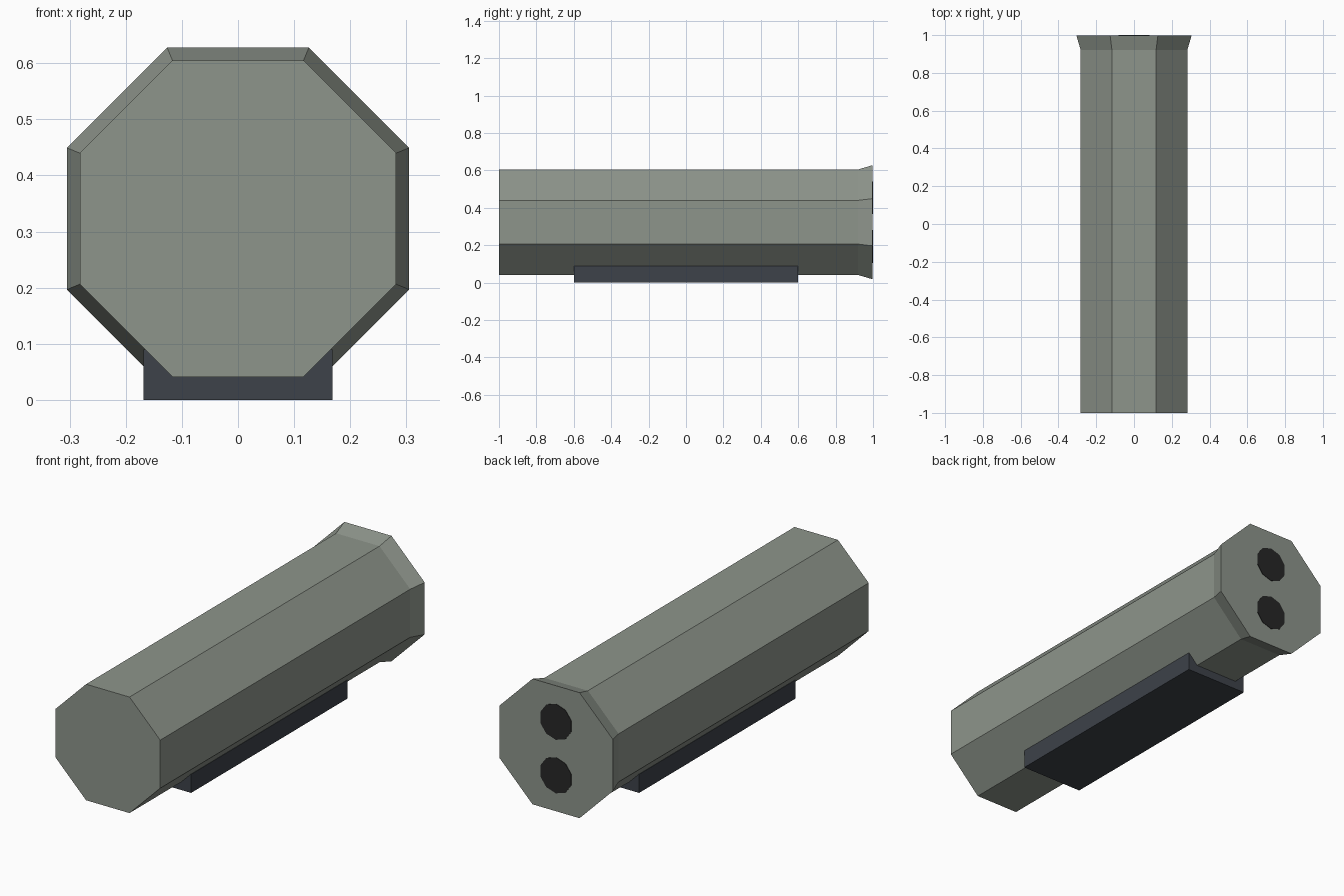
import bpy, bmesh
from math import pi, cos, sin

cube = bpy.data.objects.get("Cube")
if cube:
    bpy.data.objects.remove(cube, do_unlink=True)

AXIS_Z = 0.323


def material(name, rgb):
    mat = bpy.data.materials.new(name)
    mat.use_nodes = True
    mat.diffuse_color = (*rgb, 1)
    mat.node_tree.nodes["Principled BSDF"].inputs["Base Color"].default_value = (*rgb, 1)
    return mat


def add_object(name, bm, mat):
    bmesh.ops.recalc_face_normals(bm, faces=bm.faces)
    mesh = bpy.data.meshes.new(name)
    bm.to_mesh(mesh)
    bm.free()
    mesh.materials.append(mat)
    obj = bpy.data.objects.new(name, mesh)
    bpy.context.collection.objects.link(obj)
    return obj


def loft(name, stations, z, sides, mat):
    """Closed prism along y; stations are (y, apothem) pairs."""
    bm = bmesh.new()
    rings = []
    for y, apothem in stations:
        r = apothem / cos(pi / sides)
        angles = [2 * pi * (i + 0.5) / sides for i in range(sides)]
        rings.append([bm.verts.new((r * cos(a), y, z + r * sin(a))) for a in angles])
    for a, b in zip(rings, rings[1:]):
        for i in range(sides):
            j = (i + 1) % sides
            bm.faces.new((a[i], a[j], b[j], b[i]))
    bm.faces.new(rings[0])
    bm.faces.new(rings[-1])
    return add_object(name, bm, mat)


body_grey = material("grey green", (0.27, 0.30, 0.26))
base_grey = material("dark slate", (0.047, 0.054, 0.067))
black = material("near black", (0.02, 0.02, 0.02))

# Octagonal housing with a flared rear rim
loft("housing", [(-1, 0.282), (0.92, 0.282), (0.998, 0.305)], AXIS_Z, 8, body_grey)

# Two dark ports on the rear face
for label, dz in (("upper", 0.13), ("lower", -0.13)):
    loft(label + "_port", [(0.995, 0.083), (1, 0.083)], AXIS_Z + dz, 10, black)

# Mounting base under the housing
bm = bmesh.new()
bmesh.ops.create_cube(bm, size=1)
bmesh.ops.scale(bm, vec=(0.336, 1.2, 0.09), verts=bm.verts)
bmesh.ops.translate(bm, vec=(0, 0, 0.045), verts=bm.verts)
add_object("mounting_base", bm, base_grey)
